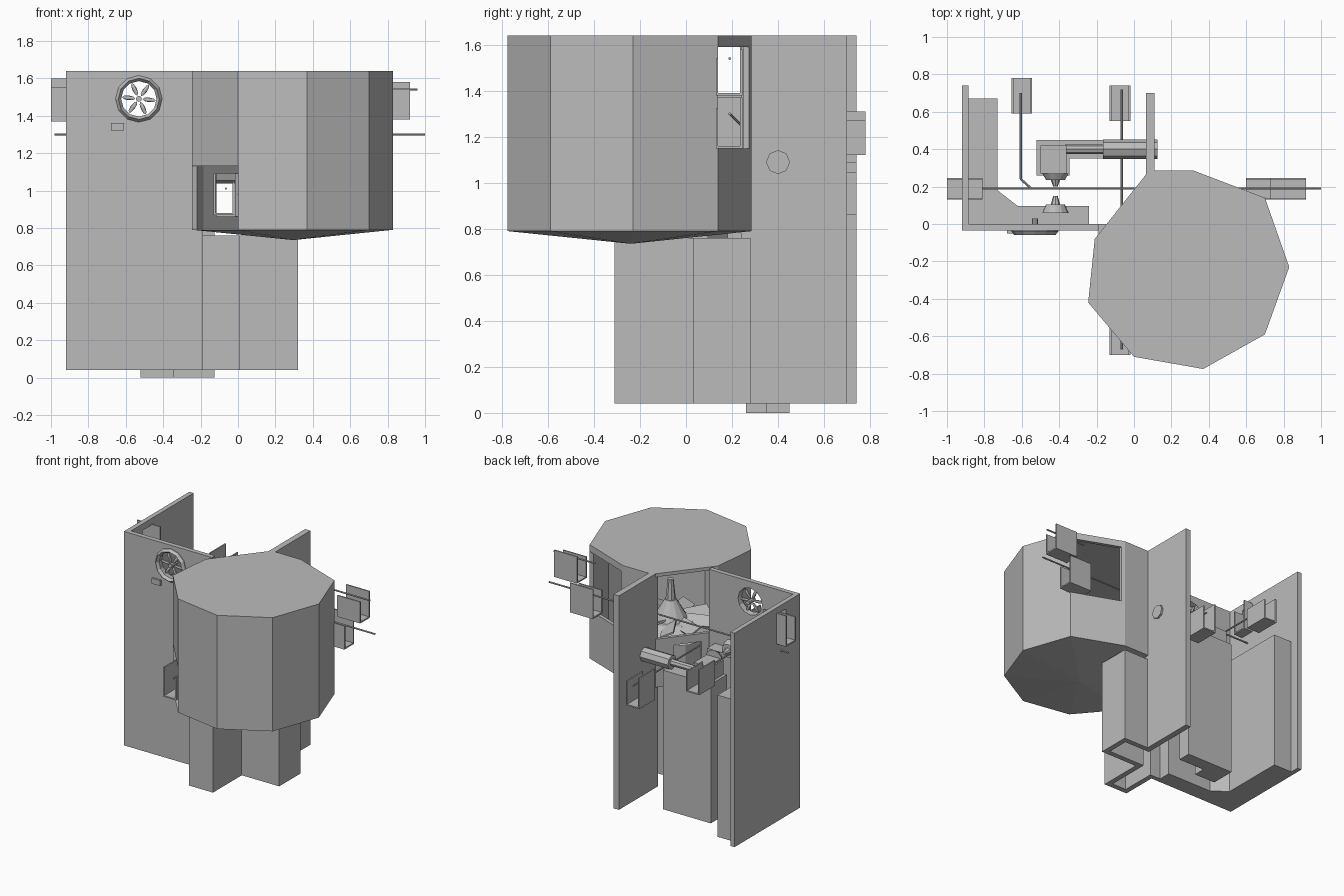
import bpy, bmesh, math
from mathutils import Vector, Matrix

old = bpy.data.objects.get("Cube")
if old:
    bpy.data.objects.remove(old, do_unlink=True)

mat = bpy.data.materials.new("plain_grey")
mat.use_nodes = True
GREY = (0.5, 0.5, 0.5, 1)
mat.diffuse_color = GREY
mat.node_tree.nodes["Principled BSDF"].inputs["Base Color"].default_value = GREY


def finish(name, bm):
    bmesh.ops.recalc_face_normals(bm, faces=bm.faces)
    me = bpy.data.meshes.new(name)
    bm.to_mesh(me)
    bm.free()
    me.materials.append(mat)
    ob = bpy.data.objects.new(name, me)
    bpy.context.collection.objects.link(ob)
    return ob


def add_prism(bm, pts, z0, z1):
    low = [bm.verts.new((x, y, z0)) for x, y in pts]
    top = [bm.verts.new((x, y, z1)) for x, y in pts]
    bm.faces.new(low)
    bm.faces.new(top)
    n = len(pts)
    for i in range(n):
        j = (i + 1) % n
        bm.faces.new((low[i], low[j], top[j], top[i]))


def prism(name, pts, z0, z1):
    bm = bmesh.new()
    add_prism(bm, pts, z0, z1)
    return finish(name, bm)


def boxes(name, *spans):
    bm = bmesh.new()
    for x0, x1, y0, y1, z0, z1 in spans:
        add_prism(bm, [(x0, y0), (x1, y0), (x1, y1), (x0, y1)], z0, z1)
    return finish(name, bm)


def rod(name, a, b, r0, r1=None, sides=8):
    a, b = Vector(a), Vector(b)
    d = b - a
    m = Matrix.Translation((a + b) / 2) @ d.to_track_quat('Z', 'Y').to_matrix().to_4x4()
    bm = bmesh.new()
    bmesh.ops.create_cone(bm, cap_ends=True, segments=sides, radius1=r0,
                          radius2=r0 if r1 is None else r1, depth=d.length, matrix=m)
    return finish(name, bm)


def cut(ob, cutter):
    cutter.hide_render = True
    cutter.hide_set(True)
    mod = ob.modifiers.new("opening", 'BOOLEAN')
    mod.operation = 'DIFFERENCE'
    mod.solver = 'EXACT'
    mod.object = cutter
    bpy.context.view_layer.objects.active = ob
    bpy.ops.object.modifier_apply(modifier=mod.name)
    bpy.data.objects.remove(cutter, do_unlink=True)


BASE, TOP = 0.04, 1.64
FLOOR = 0.79

# Tall thin walls
front_wall = boxes("front_wall", (-0.92, -0.19, -0.035, 0, BASE, TOP))
side_wall = boxes("side_wall", (-0.92, -0.885, 0, 0.74, BASE, TOP))
boxes("rear_wall", (0.065, 0.11, 0.24, 0.70, BASE, TOP))
FAN = Vector((-0.53, 0, 1.49))
cut(front_wall, rod("fan_cutter", FAN + Vector((0, -0.2, 0)), FAN + Vector((0, 0.2, 0)), 0.1, sides=12))
cut(side_wall, boxes("side_cutter", (-1.1, -0.8, 0.135, 0.24, 1.38, 1.59)))

# Folded wall under the tank
prism("folded_wall", [(-0.19, 0), (-0.19, -0.31), (0.01, -0.31), (0.01, 0.03), (0.32, 0.03),
                      (0.32, 0.28), (0.065, 0.28), (0.065, 0.24), (0.28, 0.24), (0.28, 0.07),
                      (-0.03, 0.07), (-0.03, -0.27), (-0.15, -0.27), (-0.15, 0)], BASE, 0.76)

# Inner counter along the side and front walls
prism("inner_counter", [(-0.885, 0.67), (-0.73, 0.67), (-0.73, 0.18), (-0.62, 0.095),
                        (-0.24, 0.095), (-0.24, 0), (-0.885, 0)], BASE, 1.1)

# Nine-sided tank: lid, shallow conical floor, and walls with openings
C = Vector((0.295, -0.24))
ring = [Vector(p) for p in [(0.83, -0.23), (0.7, 0.14), (0.32, 0.285), (0.08, 0.285), (-0.21, -0.08),
                            (-0.245, -0.42), (0, -0.71), (0.37, -0.775), (0.7, -0.59)]]
prism("tank_lid", ring, 1.615, TOP)
bm = bmesh.new()
rim = [bm.verts.new((p.x, p.y, FLOOR)) for p in ring]
apex = bm.verts.new((C.x, C.y, 0.735))
bm.faces.new(rim)
for i in range(len(rim)):
    bm.faces.new((rim[i - 1], rim[i], apex))
finish("tank_floor", bm)

FULL = [(0, 1, FLOOR, TOP)]
openings = {1: [(0, 1, FLOOR, 1.15), (0, 1, 1.59, TOP), (0.93, 1, 1.15, TOP)],
            3: [(0, 1, FLOOR, 0.86), (0, 1, 1.09, 1.15), (0, 0.33, 0.86, 1.09), (0.75, 1, 0.86, 1.09)],
            5: [(0, 1, 1.13, TOP)]}
bm = bmesh.new()
for i, p in enumerate(ring):
    q = ring[(i + 1) % len(ring)]
    for s, t, z0, z1 in openings.get(i, FULL):
        a, b = p.lerp(q, s), p.lerp(q, t)
        add_prism(bm, [a, b, b.lerp(C, 0.05), a.lerp(C, 0.05)], z0, z1)
finish("tank_walls", bm)

# Rotor inside the tank
def at(z):
    return (C.x, C.y, z)


rod("rotor_drum", at(FLOOR), at(0.98), 0.24, sides=12)
rod("rotor_dish", at(0.98), at(1.06), 0.3, 0.16, sides=12)
rod("rotor_cone", at(1.06), at(1.2), 0.12, 0.04, sides=12)
rod("rotor_spindle", at(1.2), at(1.35), 0.035, 0.02)
bm = bmesh.new()
for k in range(9):
    m = Matrix.Translation(at(1.06)) @ Matrix.Rotation(k * math.tau / 9, 4, 'Z') \
        @ Matrix.Translation((0.19, 0, 0)) @ Matrix.Rotation(math.radians(25), 4, 'X') \
        @ Matrix.Diagonal((0.2, 0.1, 0.012, 1))
    bmesh.ops.create_cube(bm, size=1, matrix=m)
finish("rotor_petals", bm)

# Fan in the front wall
bm = bmesh.new()
N = 12
loops = []
for r, y in [(0.1, 0), (0.125, 0), (0.125, -0.04), (0.11, -0.06), (0.095, -0.04)]:
    loops.append([bm.verts.new((FAN.x + r * math.cos(k * math.tau / N), y,
                                FAN.z + r * math.sin(k * math.tau / N))) for k in range(N)])
for a, b in zip(loops, loops[1:] + loops[:1]):
    for k in range(N):
        bm.faces.new((a[k - 1], a[k], b[k], b[k - 1]))
finish("fan_ring", bm)
rod("fan_hub", FAN + Vector((0, -0.045, 0)), FAN + Vector((0, 0.03, 0)), 0.016)
bm = bmesh.new()
for k in range(6):
    m = Matrix.Translation(FAN + Vector((0, -0.02, 0))) @ Matrix.Rotation(k * math.tau / 6 + 0.1, 4, 'Y') \
        @ Matrix.Translation((0.055, 0, 0)) @ Matrix.Diagonal((1, 0.2, 0.3, 1))
    bmesh.ops.create_uvsphere(bm, u_segments=6, v_segments=4, radius=0.042, matrix=m)
finish("fan_blades", bm)
boxes("front_switch", (-0.68, -0.61, -0.05, -0.03, 1.32, 1.36))

# Machine column with its motor and facing nozzles
prism("machine_column", [(-0.52, 0.45), (-0.52, 0.26), (-0.345, 0.26), (-0.345, 0.35),
                         (-0.125, 0.35), (-0.125, 0.45)], 0, 1.04)
boxes("machine_head", (-0.5, -0.36, 0.27, 0.42, 1.04, 1.15))
rod("motor", (-0.165, 0.4, 1.09), (0.125, 0.4, 1.09), 0.052)
rod("motor_shaft", (-0.37, 0.4, 1.09), (-0.16, 0.4, 1.09), 0.025)
for name, y0, y1 in [("rear_nozzle", 0.27, 0.2), ("front_nozzle", 0.06, 0.15)]:
    mid = (y0 + y1) / 2
    rod(name + "_flange", (-0.42, y0, 1.13), (-0.42, mid, 1.13), 0.07, 0.05, 12)
    rod(name + "_tip", (-0.42, mid, 1.13), (-0.42, y1, 1.13), 0.025, 0.012)

# Crossing rods
rod("cross_rod", (-0.98, 0.19, 1.3), (1, 0.19, 1.3), 0.006)
rod("upper_rod", (0.62, 0.19, 1.54), (0.96, 0.19, 1.54), 0.006)
rod("long_rod", (-0.065, -0.67, 1.01), (-0.065, 0.72, 1.01), 0.006)
rod("bent_rod_straight", (-0.605, 0.7, 1.25), (-0.605, 0.24, 1.25), 0.006)
rod("bent_rod_corner", (-0.605, 0.24, 1.25), (-0.55, 0.19, 1.3), 0.006)


# Open carriers hung on the rods: floor, one tall side, one short side
def carrier(name, x0, x1, y0, y1, z0, z1, along_x):
    t = 0.01
    zs = z0 + (z1 - z0) * 0.8
    if along_x:
        sides = [(x0, x1, y1 - t, y1, z0, z1), (x0, x1, y0, y0 + t, z0, zs)]
    else:
        sides = [(x0, x0 + t, y0, y1, z0, z1), (x1 - t, x1, y0, y1, z0, zs)]
    boxes(name, (x0, x1, y0, y1, z0, z0 + t), *sides)


carrier("upper_left_carrier", 0.73, 0.92, 0.13, 0.245, 1.38, 1.58, True)
carrier("lower_left_carrier", 0.6, 0.79, 0.13, 0.245, 1.15, 1.37, True)
carrier("right_carrier", -1, -0.81, 0.13, 0.245, 1.37, 1.6, True)
carrier("front_carrier", -0.13, -0.02, -0.7, -0.51, 0.87, 1.09, False)
carrier("rear_carrier", -0.13, -0.02, 0.55, 0.74, 0.86, 1.09, False)
carrier("far_rear_carrier", -0.655, -0.545, 0.59, 0.78, 1.12, 1.31, False)
